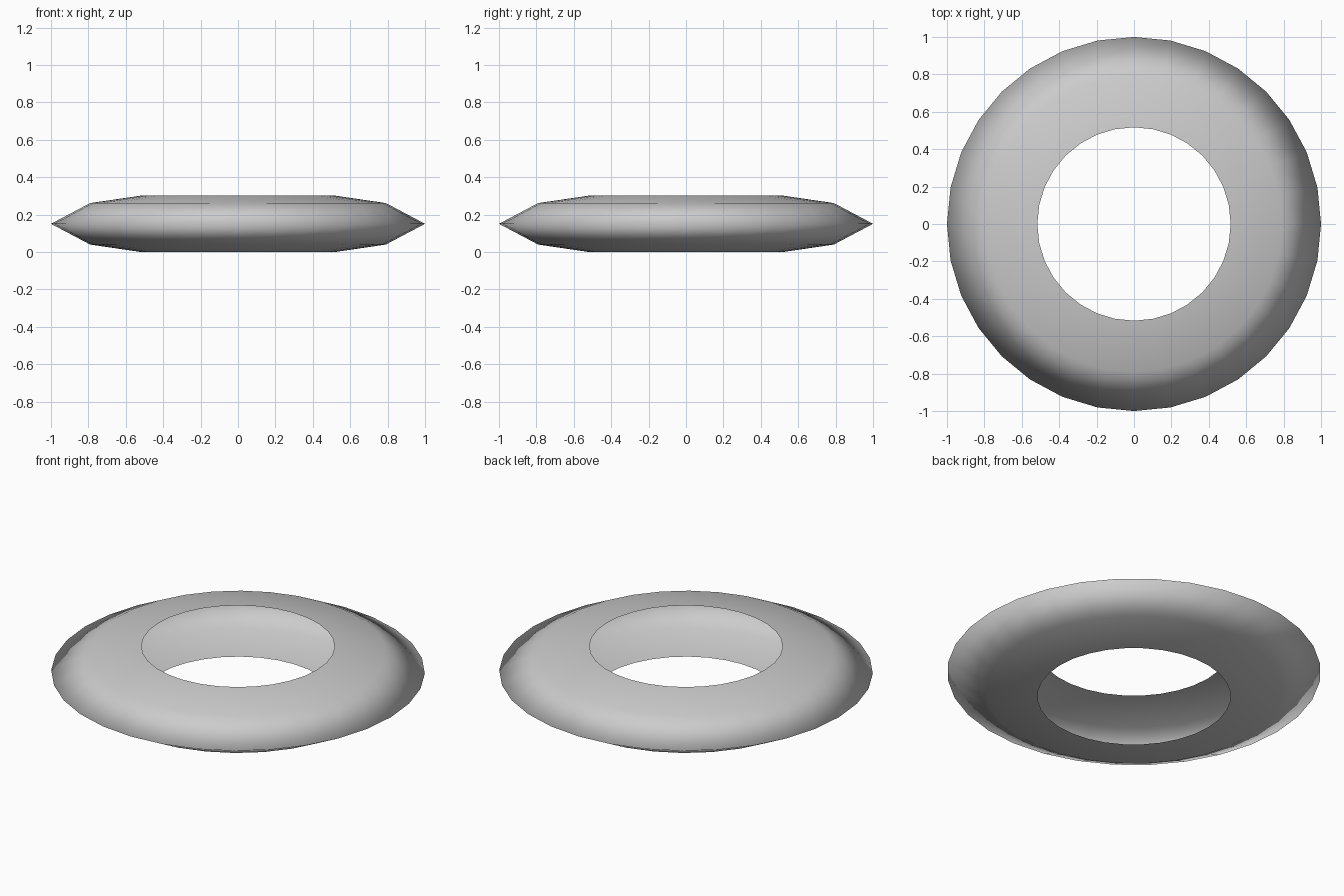
import bpy, bmesh
from math import cos, sin, tau

if "Cube" in bpy.data.objects:
    bpy.data.objects.remove(bpy.data.objects["Cube"])

SEGMENTS = 32
# Outer shell cross-section (radius, height), open toward the hole
PROFILE = [(0.517, 0.0), (0.79, 0.04), (1.0, 0.151), (0.79, 0.262), (0.517, 0.302)]

bm = bmesh.new()
rings = [[bm.verts.new((r * cos(tau * i / SEGMENTS), r * sin(tau * i / SEGMENTS), z))
          for i in range(SEGMENTS)] for r, z in PROFILE]

# Skin neighbouring rings with smooth quads
for low, high in zip(rings, rings[1:]):
    for i in range(SEGMENTS):
        j = (i + 1) % SEGMENTS
        bm.faces.new((low[i], low[j], high[j], high[i])).smooth = True

mesh = bpy.data.meshes.new("ring_shell")
bm.to_mesh(mesh)
bm.free()
ring = bpy.data.objects.new("ring_shell", mesh)
bpy.context.collection.objects.link(ring)
